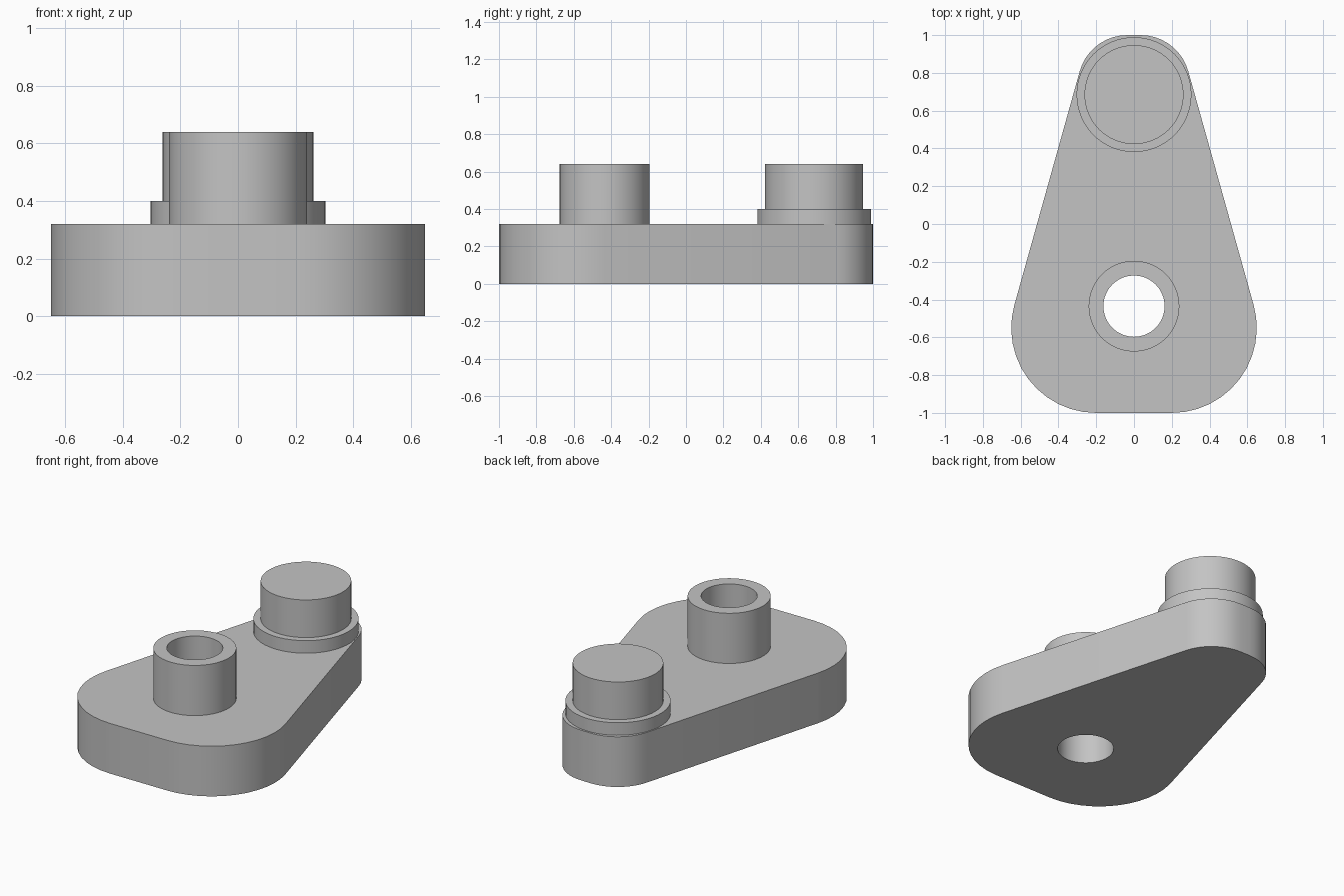
import bpy
import bmesh
from math import cos, sin, pi, radians

if "Cube" in bpy.data.objects:
    bpy.data.objects.remove(bpy.data.objects["Cube"], do_unlink=True)

BASE_TOP, COLLAR_TOP, POST_TOP = 0.32, 0.40, 0.64
TUBE_Y, BORE_R = -0.435, 0.162
PIN_Y = 0.685
SEGMENTS = 64

grey = bpy.data.materials.new("plain_grey")
grey.use_nodes = True
colour = (0.55, 0.55, 0.55, 1)
grey.diffuse_color = colour
grey.node_tree.nodes["Principled BSDF"].inputs["Base Color"].default_value = colour


def finish(bm, name):
    bmesh.ops.recalc_face_normals(bm, faces=bm.faces)
    mesh = bpy.data.meshes.new(name)
    bm.to_mesh(mesh)
    bm.free()
    mesh.materials.append(grey)
    obj = bpy.data.objects.new(name, mesh)
    bpy.context.collection.objects.link(obj)
    bpy.ops.object.select_all(action="DESELECT")
    obj.select_set(True)
    bpy.context.view_layer.objects.active = obj
    bpy.ops.object.shade_smooth_by_angle(angle=radians(35))
    return obj


def arc(cx, cy, r, start, end, steps):
    angles = [radians(start + (end - start) * i / steps) for i in range(steps + 1)]
    return [(cx + r * cos(a), cy + r * sin(a)) for a in angles]


def circle(cy, r):
    return arc(0, cy, r, 0, 360, SEGMENTS)[:-1]


def add_loop(bm, points, z):
    verts = [bm.verts.new((x, y, z)) for x, y in points]
    edges = [bm.edges.new((v, verts[i - 1])) for i, v in enumerate(verts)]
    return verts, edges


def lathe(name, cy, profile, cap):
    """Stack of (radius, height) circles joined by walls."""
    bm = bmesh.new()
    loops = [add_loop(bm, circle(cy, r), z)[0] for r, z in profile]
    for low, high in zip(loops, loops[1:]):
        for i in range(SEGMENTS):
            bm.faces.new((low[i - 1], low[i], high[i], high[i - 1]))
    if cap:
        bm.faces.new(loops[-1])
    return finish(bm, name)


# Tapered base plate with rounded corners and a through bore
half = arc(0.2, -0.55, 0.45, -90, 15.8, 12) + arc(0.035, 0.738, 0.262, 15.8, 90, 9)
outline = half + [(-x, y) for x, y in reversed(half)]
bm = bmesh.new()
edges = add_loop(bm, outline, 0)[1] + add_loop(bm, circle(TUBE_Y, BORE_R), 0)[1]
bmesh.ops.triangle_fill(bm, edges=edges, use_beauty=True)
result = bmesh.ops.extrude_face_region(bm, geom=bm.faces[:], use_keep_orig=True)
top = [g for g in result["geom"] if isinstance(g, bmesh.types.BMVert)]
bmesh.ops.translate(bm, verts=top, vec=(0, 0, BASE_TOP))
finish(bm, "base_plate")

# Hollow tube continuing the bore
lathe("tube", TUBE_Y, [(0.24, BASE_TOP), (0.24, POST_TOP),
                       (BORE_R, POST_TOP), (BORE_R, BASE_TOP)], False)

# Solid pin standing on a low collar
lathe("collared_pin", PIN_Y, [(0.304, BASE_TOP), (0.304, COLLAR_TOP),
                              (0.262, COLLAR_TOP), (0.262, POST_TOP)], True)
